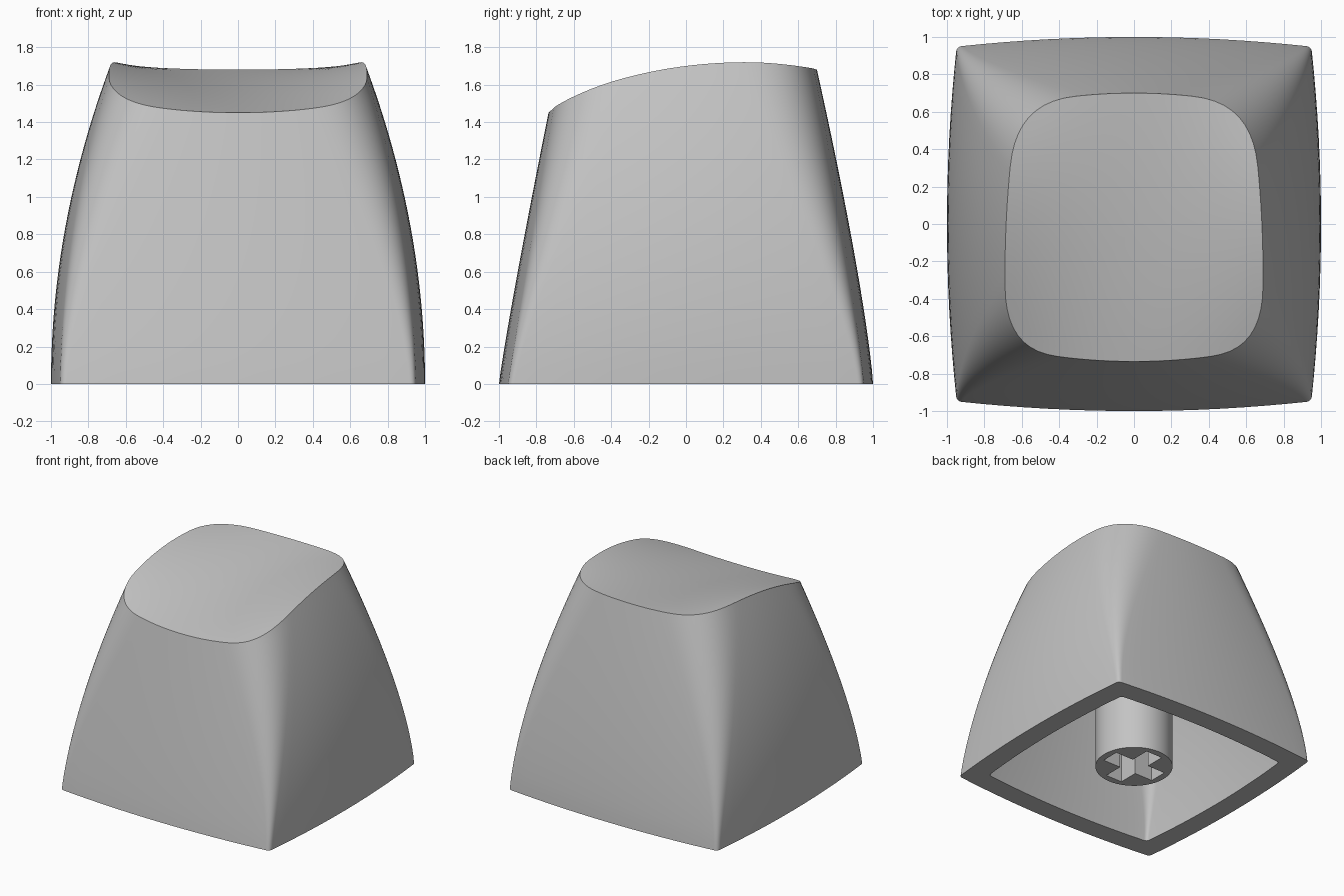
import bpy, bmesh, math

if "Cube" in bpy.data.objects:
    bpy.data.objects.remove(bpy.data.objects["Cube"], do_unlink=True)

grey = bpy.data.materials.new("matte_grey")
grey.use_nodes = True
GREY = (0.55, 0.55, 0.55, 1)
grey.diffuse_color = GREY
bsdf = grey.node_tree.nodes["Principled BSDF"]
bsdf.inputs["Base Color"].default_value = GREY
bsdf.inputs["Roughness"].default_value = 0.6

SIDE, CORNER = 16, 10          # segments along a side and round a corner
STEP = SIDE + CORNER
COUNT = 4 * STEP
ROWS, DISH_ROWS = 24, 14


def dish(x, y):
    """Height of the scooped top."""
    bend = 0.235 - 0.04 * y - 0.3 * y * y
    return 1.59 + 0.159 * y - 0.043 * y * y + bend * x * x


def outline(i, z):
    """Point i of the bowed, rounded-square cross-section at height z."""
    s = z / 1.71
    bow = 0.052 + 0.04 * s
    radius = 0.03 + 0.43 * s ** 1.5
    c = 1 - bow
    e = c - radius
    quarter, j = divmod(i, STEP)
    q = 1 - bow * (e / c) ** 2
    if j <= SIDE:
        u = e * (2 * j / SIDE - 1)
        v = -(1 - bow * (u / c) ** 2)
    else:
        m = 2 * bow * e / c ** 2
        k = (q + m * e) / (1 + m)
        t = (j - SIDE) / CORNER
        w0, w1, w2 = (1 - t) ** 2, 2 * t * (1 - t), t * t
        u = w0 * e + w1 * k + w2 * q
        v = -(w0 * q + w1 * k + w2 * e)
    for _ in range(quarter):
        u, v = -v, u
    half_x = 1 - 0.32 * s ** 2
    front = -1 + 0.265 * (z / 1.45) ** 1.1
    back = 1 - 0.30 * (z / 1.68) ** 1.25
    return u * half_x, (front + back) / 2 + v * (back - front) / 2


def rim_height(i):
    """Height where the wall meets the scooped top."""
    z = 1.6
    for _ in range(12):
        z = dish(*outline(i, z))
    return z


def finish(name, bm, angle):
    bmesh.ops.recalc_face_normals(bm, faces=bm.faces)
    mesh = bpy.data.meshes.new(name)
    bm.to_mesh(mesh)
    bm.free()
    mesh.materials.append(grey)
    obj = bpy.data.objects.new(name, mesh)
    bpy.context.collection.objects.link(obj)
    if angle:
        bpy.ops.object.select_all(action="DESELECT")
        obj.select_set(True)
        bpy.context.view_layer.objects.active = obj
        bpy.ops.object.shade_smooth_by_angle(angle=math.radians(angle))
    return obj


# Rings from the base up the wall, then inward over the dish
rims = [rim_height(i) for i in range(COUNT)]
skin = []
for r in range(ROWS + 1):
    heights = [h * r / ROWS for h in rims]
    skin.append([(*outline(i, z), z) for i, z in enumerate(heights)])
top = skin[-1]
mid_y = -0.02
for r in range(1, DISH_ROWS):
    f = 1 - r / DISH_ROWS
    ring = [(x * f, mid_y + (y - mid_y) * f) for x, y, z in top]
    skin.append([(x, y, dish(x, y)) for x, y in ring])

# Hollow cap: inner skin and outer skin joined by the flat bottom lip
bm = bmesh.new()
inner = [[(x * 0.83, y * 0.83, z * 0.8) for x, y, z in ring] for ring in skin]
rings = [[bm.verts.new(p) for p in ring] for ring in inner[::-1] + skin]
for a, b in zip(rings, rings[1:]):
    for i in range(COUNT):
        n = (i + 1) % COUNT
        bm.faces.new((a[i], a[n], b[n], b[i]))
for ring, p in ((rings[0], (0, mid_y * 0.83, dish(0, mid_y) * 0.8)),
                (rings[-1], (0, mid_y, dish(0, mid_y)))):
    centre = bm.verts.new(p)
    for i in range(COUNT):
        bm.faces.new((ring[i], ring[(i + 1) % COUNT], centre))
finish("cap_shell", bm, 32)


def prism(points, low, high):
    bm = bmesh.new()
    base = bm.faces.new([bm.verts.new((x, y, low)) for x, y in points])
    made = bmesh.ops.extrude_face_region(bm, geom=[base])["geom"]
    for v in made:
        if isinstance(v, bmesh.types.BMVert):
            v.co.z = high
    return bm


# Round mounting stem with a cross-shaped socket
turn = [2 * math.pi * i / 64 for i in range(64)]
stem = finish("stem", prism([(0.295 * math.cos(a), 0.295 * math.sin(a)) for a in turn],
                            0.02, 1.38), 0)
cross = []
L, W = 0.24, 0.075
for k in range(4):
    for x, y in ((L, -W), (L, W), (W, W)):
        for _ in range(k):
            x, y = -y, x
        cross.append((x, y))
cutter = finish("socket_cutter", prism(cross, -0.1, 0.5), 0)
cutter.hide_render = True
cut = stem.modifiers.new("socket", "BOOLEAN")
cut.operation = "DIFFERENCE"
cut.solver = "EXACT"
cut.object = cutter
bpy.ops.object.select_all(action="DESELECT")
stem.select_set(True)
bpy.context.view_layer.objects.active = stem
bpy.ops.object.modifier_apply(modifier="socket")
bpy.data.objects.remove(cutter, do_unlink=True)
bpy.ops.object.shade_smooth_by_angle(angle=math.radians(30))
